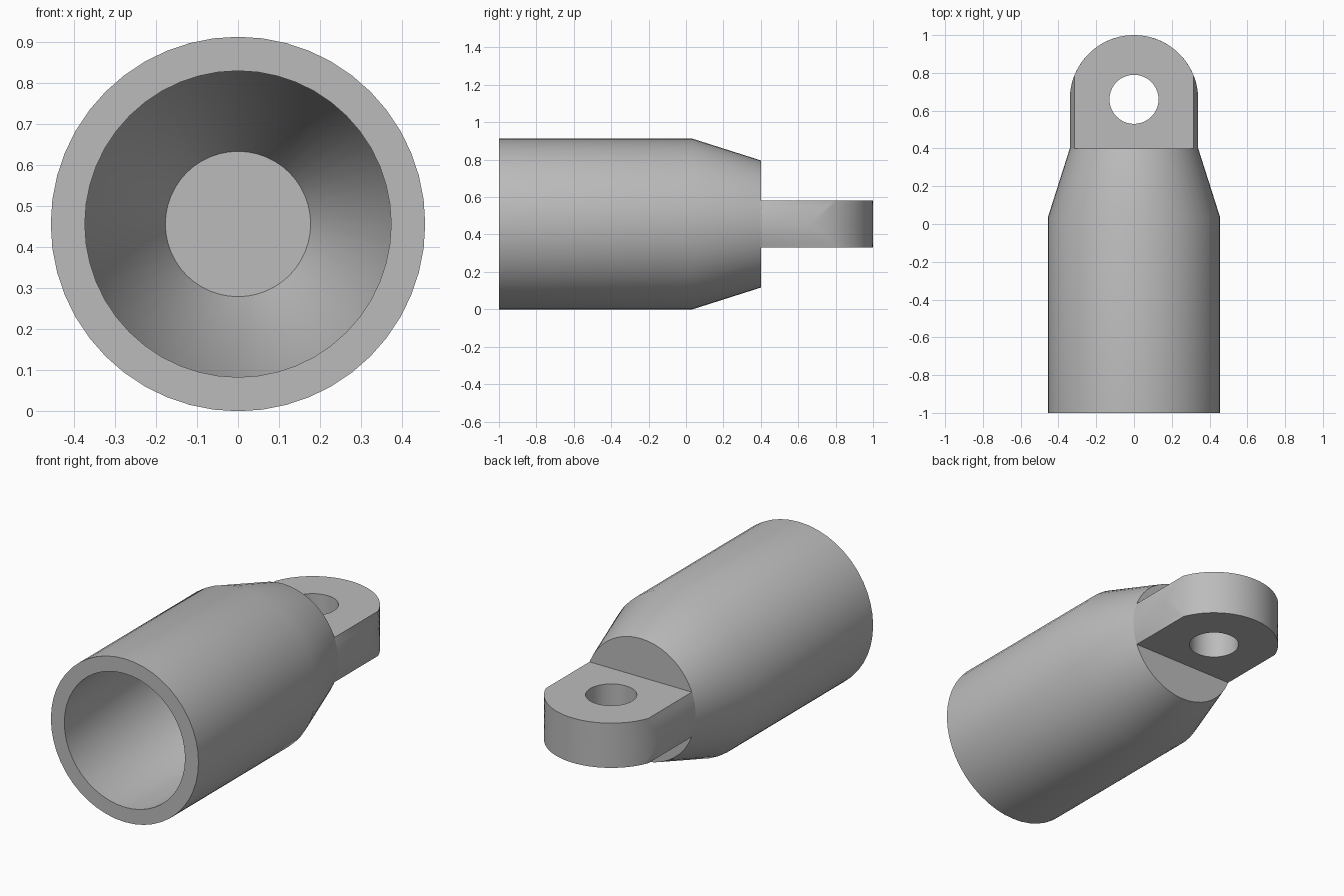
import bpy, bmesh
from math import sqrt, asin, sin, cos, pi, radians
from mathutils import Vector

cube = bpy.data.objects.get("Cube")
if cube:
    bpy.data.objects.remove(cube, do_unlink=True)

AXIS_Z = 0.456      # height of the socket axis
TIP_R = 0.34        # radius of the narrow end and of the lug
HALF_T = 0.125      # half thickness of the lug
EYE_Y, EYE_R = 0.66, 0.13

steel = bpy.data.materials.new("grey steel")
steel.use_nodes = True
GREY = (0.5, 0.5, 0.5, 1)
steel.diffuse_color = GREY
steel.node_tree.nodes["Principled BSDF"].inputs["Base Color"].default_value = GREY


def finish(name, bm):
    bmesh.ops.recalc_face_normals(bm, faces=bm.faces)
    mesh = bpy.data.meshes.new(name)
    bm.to_mesh(mesh)
    bm.free()
    mesh.materials.append(steel)
    ob = bpy.data.objects.new(name, mesh)
    ob.location.z = AXIS_Z
    bpy.context.collection.objects.link(ob)
    bpy.ops.object.select_all(action='DESELECT')
    ob.select_set(True)
    bpy.context.view_layer.objects.active = ob
    bpy.ops.object.shade_smooth_by_angle(angle=radians(35))
    return ob


# Socket body: turned profile (radius, y), from bore floor round to the closed end
profile = [(0, 0.3), (0.177, 0.3), (0.373, -0.1), (0.373, -1),
           (AXIS_Z, -1), (AXIS_Z, 0.035), (TIP_R, 0.4), (0, 0.4)]
bm = bmesh.new()
verts = [bm.verts.new((0, y, r)) for r, y in profile]
edges = [bm.edges.new(pair) for pair in zip(verts, verts[1:])]
bmesh.ops.spin(bm, geom=verts + edges, cent=(0, 0, 0), axis=(0, 1, 0),
               angle=2 * pi, steps=48, use_merge=False)
bmesh.ops.remove_doubles(bm, verts=bm.verts, dist=1e-4)
bmesh.ops.dissolve_limit(bm, angle_limit=radians(0.5), verts=bm.verts, edges=bm.edges)
finish("socket_body", bm)

# Lug: round-sided bar with a rounded end, built as stacked outlines
LEVELS, ARC, HOLE = 8, 32, 40
bm = bmesh.new()
rings = []
for i in range(LEVELS + 1):
    z = HALF_T * (2 * i / LEVELS - 1)
    w = sqrt(TIP_R ** 2 - z ** 2)
    a = asin(abs(z) / TIP_R)
    pts = [(w, 0.39, z)]
    for k in range(ARC + 1):
        t = a + (pi - 2 * a) * k / ARC
        pts.append((TIP_R * cos(t), EYE_Y + TIP_R * sin(t), z))
    pts.append((-w, 0.39, z))
    rings.append([bm.verts.new(p) for p in pts])
for low, high in zip(rings, rings[1:]):
    for k in range(len(low) - 1):
        bm.faces.new((low[k], low[k + 1], high[k + 1], high[k]))

# Eye hole through the lug
eye = [[bm.verts.new((EYE_R * cos(2 * pi * k / HOLE), EYE_Y + EYE_R * sin(2 * pi * k / HOLE), z))
        for k in range(HOLE)] for z in (-HALF_T, HALF_T)]
for k in range(HOLE):
    n = (k + 1) % HOLE
    bm.faces.new((eye[0][k], eye[0][n], eye[1][n], eye[1][k]))

# Flat faces above and below, filled between outline and eye
for outline, hole, up in ((rings[0], eye[0], -1), (rings[-1], eye[1], 1)):
    border = []
    for loop in (outline, hole):
        for p, q in zip(loop, loop[1:] + loop[:1]):
            border.append(bm.edges.get((p, q)) or bm.edges.new((p, q)))
    bmesh.ops.triangle_fill(bm, use_beauty=True, use_dissolve=False,
                            edges=border, normal=Vector((0, 0, up)))
finish("eye_lug", bm)
